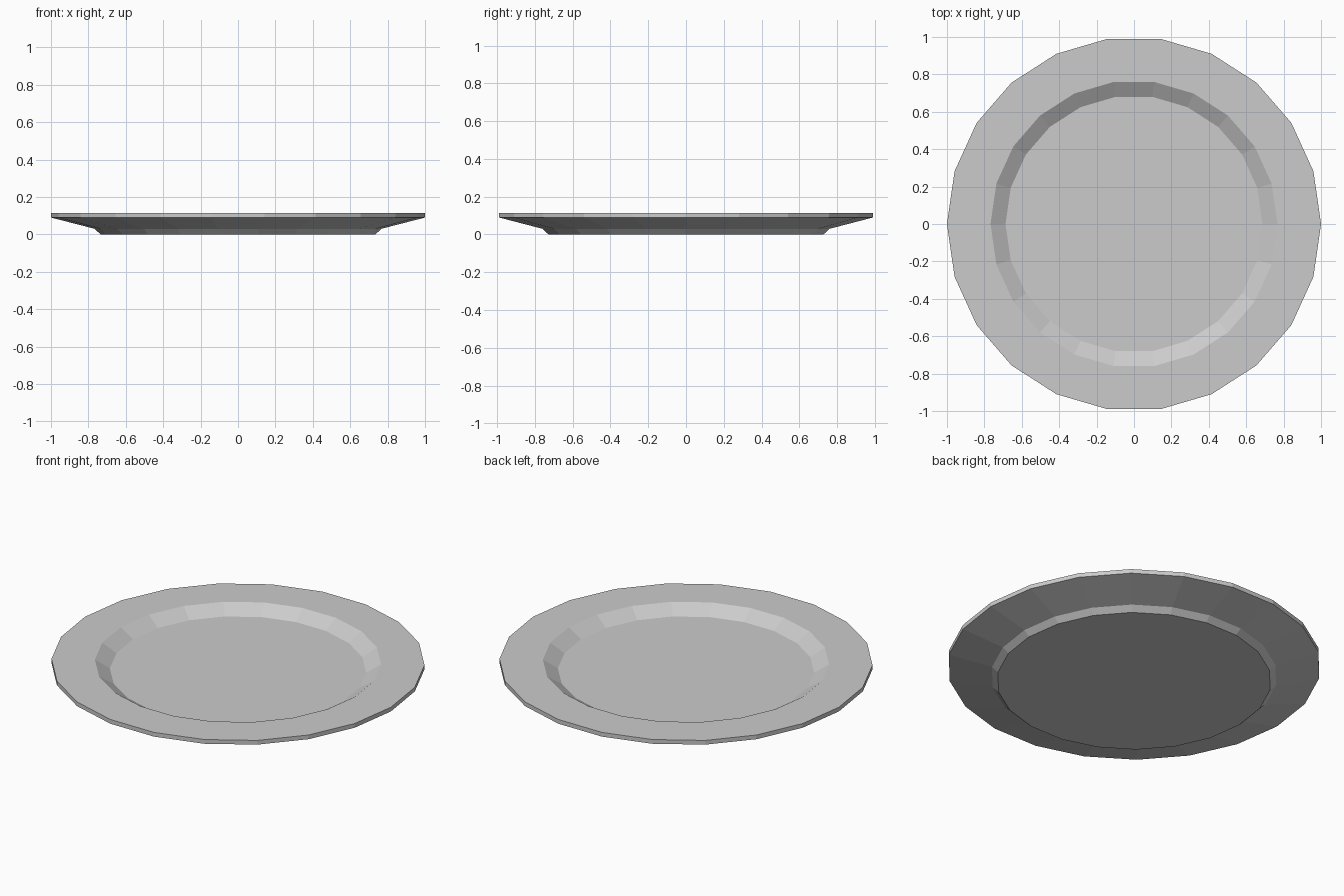
import bpy, bmesh
from math import cos, sin, tau

if "Cube" in bpy.data.objects:
    bpy.data.objects.remove(bpy.data.objects["Cube"])

SIDES = 22

# Plate cross-section (radius, height), from underside, round the rim, to the well floor
PROFILE = [(0.735, 0.0), (0.767, 0.03), (1.0, 0.09), (1.0, 0.115),
           (0.767, 0.115), (0.687, 0.065)]

bm = bmesh.new()
rings = [[bm.verts.new((r * cos(tau * i / SIDES), r * sin(tau * i / SIDES), z))
          for i in range(SIDES)] for r, z in PROFILE]

# Walls between neighbouring rings
for low, high in zip(rings, rings[1:]):
    for i in range(SIDES):
        j = (i + 1) % SIDES
        bm.faces.new((low[i], low[j], high[j], high[i]))

# Foot and well floor
bm.faces.new(rings[0][::-1])
bm.faces.new(rings[-1])
bmesh.ops.recalc_face_normals(bm, faces=bm.faces)

mesh = bpy.data.meshes.new("plate")
bm.to_mesh(mesh)
bm.free()
bpy.context.collection.objects.link(bpy.data.objects.new("plate", mesh))
